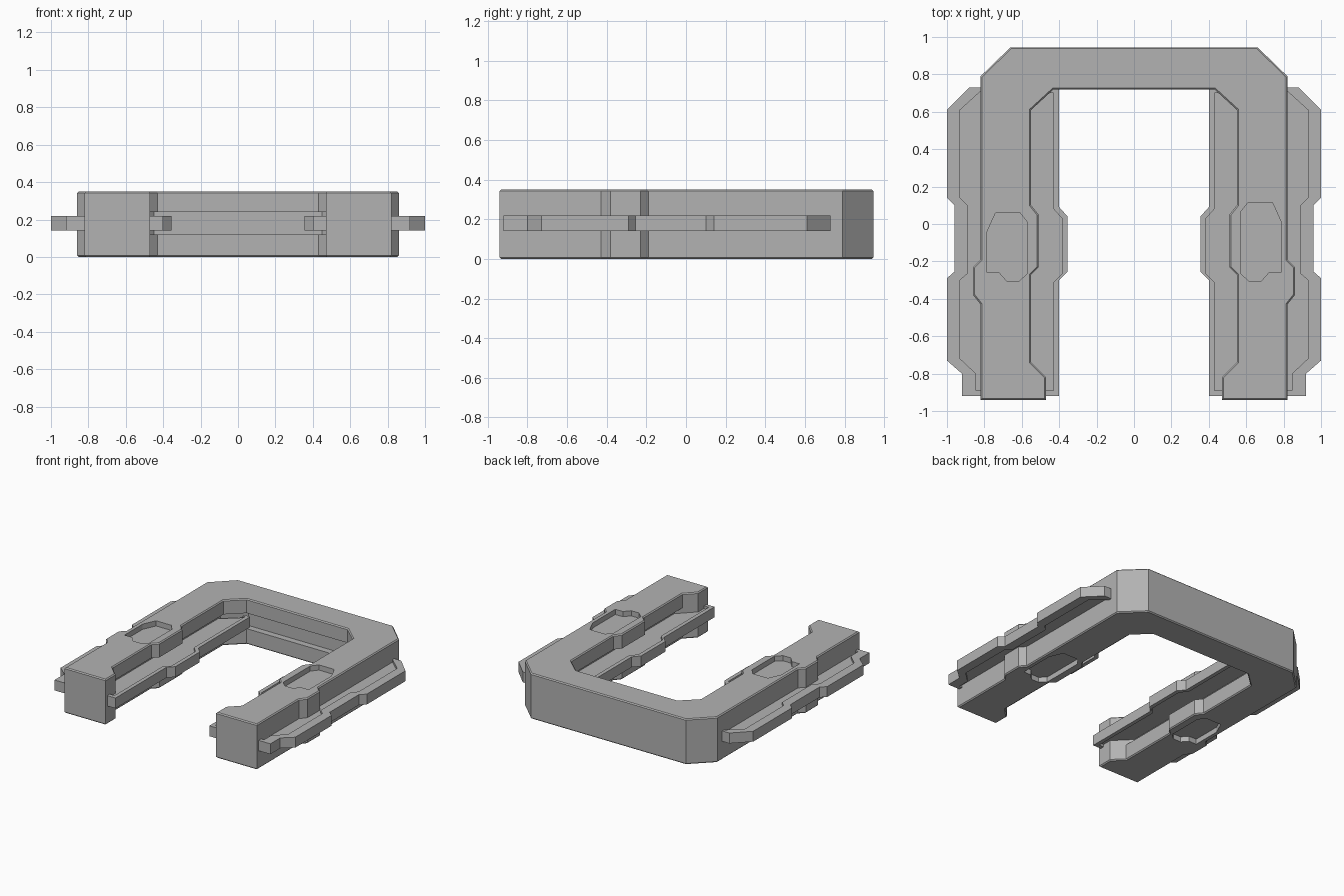
import bpy, bmesh

cube = bpy.data.objects.get("Cube")
if cube:
    bpy.data.objects.remove(cube, do_unlink=True)

grey = bpy.data.materials.new("plain grey")
grey.use_nodes = True
COLOUR = (0.45, 0.45, 0.45, 1)
grey.diffuse_color = COLOUR
grey.node_tree.nodes["Principled BSDF"].inputs["Base Color"].default_value = COLOUR

HEIGHT = 0.35


def prism(name, outline, z0, z1, bevel=0.0):
    """Extrude a closed xy outline from z0 to z1, optionally bevelling its rims."""
    bm = bmesh.new()
    face = bm.faces.new([bm.verts.new((x, y, z0)) for x, y in outline])
    new = bmesh.ops.extrude_face_region(bm, geom=[face])["geom"]
    for v in new:
        if isinstance(v, bmesh.types.BMVert):
            v.co.z = z1
    bmesh.ops.recalc_face_normals(bm, faces=bm.faces)
    if bevel:
        rims = [e for e in bm.edges if abs(e.verts[0].co.z - e.verts[1].co.z) < 1e-5]
        bmesh.ops.bevel(bm, geom=rims, offset=bevel, segments=1, affect='EDGES')
    mesh = bpy.data.meshes.new(name)
    bm.to_mesh(mesh)
    bm.free()
    mesh.materials.append(grey)
    obj = bpy.data.objects.new(name, mesh)
    bpy.context.collection.objects.link(obj)
    return obj


def cut(target, cutter):
    mod = target.modifiers.new(cutter.name, 'BOOLEAN')
    mod.operation = 'DIFFERENCE'
    mod.solver = 'EXACT'
    mod.object = cutter
    cutter.hide_render = True
    cutter.hide_set(True)


def flip(path, side):
    return [(x * side, y) for x, y in path]


def symmetric(path):
    """Close a right-hand path with its mirror image."""
    return path + flip(path[::-1], -1)


# U-shaped frame: outer edge of one leg from the back, then its inner edge
half = [(0.66, 0.945), (0.82, 0.79), (0.82, -0.19), (0.86, -0.23), (0.86, -0.38),
        (0.82, -0.43), (0.82, -0.94), (0.47, -0.94), (0.47, -0.82), (0.55, -0.74),
        (0.55, -0.27), (0.51, -0.23), (0.51, 0.05), (0.55, 0.1), (0.55, 0.61), (0.43, 0.72)]
frame = prism("frame", symmetric(half), 0, HEIGHT, 0.008)

# Groove around the inside of the frame
groove = [(0.4, -0.82), (0.47, -0.82), (0.59, -0.7), (0.59, 0.63), (0.45, 0.77)]
cut(frame, prism("groove_cutter", symmetric(groove), 0.12, 0.24))

# Shallow pockets in the top and underside of both legs
for side, label, back in ((1, "left", 0.115), (-1, "right", 0.06)):
    pocket = [(0.57, -0.265), (0.615, -0.305), (0.68, -0.305), (0.72, -0.26), (0.785, -0.26),
              (0.785, back - 0.1), (0.74, back), (0.61, back), (0.57, back - 0.05)]
    for level, z0, z1 in (("top", HEIGHT - 0.04, HEIGHT + 0.1), ("bottom", -0.1, 0.04)):
        cut(frame, prism(f"{label}_{level}_pocket_cutter", flip(pocket, side), z0, z1))

# Rails: a thin web with a thicker rim, beside each leg
outer_edge = [(0.8, -0.92), (0.92, -0.92), (0.92, -0.8), (1.0, -0.73), (1.0, -0.29),
              (0.96, -0.255), (0.96, 0.1), (1.0, 0.14), (1.0, 0.61), (0.88, 0.73), (0.8, 0.73)]
outer_lip = [(0.8, -0.89), (0.845, -0.89), (0.845, -0.8), (0.93, -0.72), (0.93, -0.3),
             (0.89, -0.265), (0.89, 0.1), (0.93, 0.14), (0.93, 0.61), (0.82, 0.71), (0.8, 0.71)]
inner_edge = [(0.49, -0.92), (0.4, -0.92), (0.4, -0.3), (0.355, -0.255), (0.355, 0.04),
              (0.4, 0.09), (0.4, 0.72), (0.45, 0.72)]
inner_lip = [(0.49, -0.89), (0.43, -0.89), (0.43, -0.31), (0.385, -0.265), (0.385, 0.03),
             (0.43, 0.08), (0.43, 0.7), (0.45, 0.7)]
inner_back = [(0.59, 0.6), (0.59, -0.72), (0.49, -0.82)]

for side, label in ((1, "left"), (-1, "right")):
    for place, edge, lip, back in (("outer", outer_edge, outer_lip, []),
                                   ("inner", inner_edge, inner_lip, inner_back)):
        prism(f"{label}_{place}_rail_rim", flip(edge + lip[::-1], side), 0.14, 0.22)
        prism(f"{label}_{place}_rail_web", flip(edge + back, side), 0.16, 0.20)
